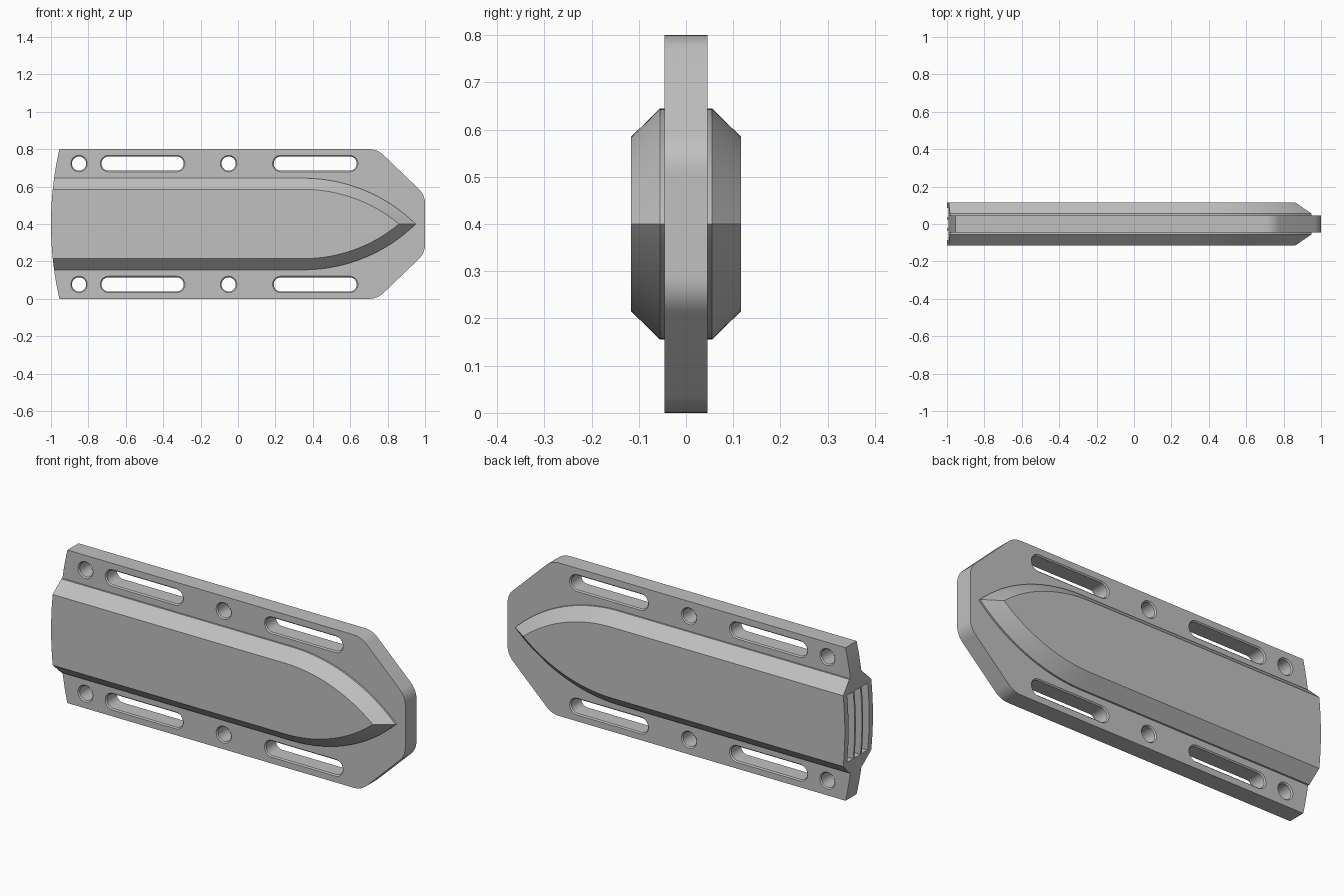
import bpy, bmesh
from math import sin, cos, asin, sqrt, pi
from mathutils import Vector

if "Cube" in bpy.data.objects:
    bpy.data.objects.remove(bpy.data.objects["Cube"], do_unlink=True)

MID = 0.4        # height of the long axis
START = -1.3     # blanks run past the mouth and are trimmed later


def loft(name, rings):
    """Solid through (outline, y) rings; outlines are (x, z) points."""
    bm = bmesh.new()
    loops = [[bm.verts.new((x, y, z)) for x, z in pts] for pts, y in rings]
    n = len(loops[0])
    for a, b in zip(loops, loops[1:]):
        for i in range(n):
            j = (i + 1) % n
            bm.faces.new((a[i], a[j], b[j], b[i]))
    bm.faces.new(loops[0])
    bm.faces.new(loops[-1])
    bmesh.ops.recalc_face_normals(bm, faces=bm.faces)
    mesh = bpy.data.meshes.new(name)
    bm.to_mesh(mesh)
    bm.free()
    obj = bpy.data.objects.new(name, mesh)
    bpy.context.collection.objects.link(obj)
    return obj


def combine(target, tool, operation):
    """Apply a boolean and discard the tool."""
    mod = target.modifiers.new("cut", "BOOLEAN")
    mod.operation, mod.object, mod.solver = operation, tool, "EXACT"
    bpy.context.view_layer.objects.active = target
    bpy.ops.object.modifier_apply(modifier=mod.name)
    bpy.data.objects.remove(tool, do_unlink=True)


def fillet(before, corner, after, size, steps=10):
    """Round a corner, starting `size` away along both edges."""
    b, c, a = Vector(before), Vector(corner), Vector(after)
    p, q = c + (b - c).normalized() * size, c + (a - c).normalized() * size
    ts = [i / steps for i in range(steps + 1)]
    return [tuple(p * (1 - t) ** 2 + c * 2 * t * (1 - t) + q * t * t) for t in ts]


def mirror(upper):
    """Close an upper half outline with its reflection about the long axis."""
    lower = [(x, 2 * MID - z) for x, z in reversed(upper)]
    return upper + [p for p in lower if abs(p[1] - MID) > 1e-5]


def core_outline(inset, steps=28):
    """Straight sides that sweep to a point along an arc."""
    radius, half = 0.857 - inset, 0.245 - inset
    drop = radius - half
    end = asin(sqrt(radius ** 2 - drop ** 2) / radius)
    upper = [(START, MID + half)]
    for i in range(steps + 1):
        a = end * i / steps
        upper.append((0.35 + radius * sin(a), MID - drop + radius * cos(a)))
    upper[-1] = (upper[-1][0], MID)
    return mirror(upper)


def capsule(x0, x1, z, r, steps=16):
    """Slot outline with round ends; equal x values give a circle."""
    turns = [(cx, side + pi * i / steps) for cx, side in ((x1, -pi / 2), (x0, pi / 2))
             for i in range(steps + (x0 != x1))]
    return [(cx + r * cos(a), z + r * sin(a)) for cx, a in turns]


# Flat mounting plate with clipped, rounded nose corners
shoulder, nose = (0.745, 0.8), (1.0, 0.555)
plate = mirror([(START, 0.8)]
               + fillet((START, 0.8), shoulder, nose, 0.045)
               + fillet(shoulder, nose, (1.0, MID), 0.045))
sheath = loft("sheath_body", [(plate, -0.046), (plate, 0.046)])

# Raised blade housing, chamfered on both faces
full, face = core_outline(0), core_outline(0.06)
housing = loft("blade_housing", [(face, -0.116), (full, -0.055),
                                 (full, 0.055), (face, 0.116)])
combine(sheath, housing, "UNION")

# Bowed mouth end
arc = []
for i in range(33):
    z = -0.1 + i / 32
    arc.append((0.8 - sqrt(1.8 ** 2 - (z - MID) ** 2), z))
trim = arc + [(-1.6, 0.9), (-1.6, -0.1)]
combine(sheath, loft("mouth_trim", [(trim, -0.3), (trim, 0.3)]), "DIFFERENCE")

# Three side by side channels in the mouth
channel = [(-1.2, MID - 0.175), (0.2, MID - 0.175), (0.2, MID + 0.175), (-1.2, MID + 0.175)]
for y in (-0.06, 0, 0.06):
    combine(sheath, loft("channel", [(channel, y - 0.025), (channel, y + 0.025)]),
            "DIFFERENCE")

# Round holes and long slots with lightly eased rims
for z in (MID - 0.323, MID + 0.323):
    for x0, x1 in ((-0.85, -0.85), (-0.692, -0.328), (-0.05, -0.05), (0.229, 0.597)):
        wide, narrow = capsule(x0, x1, z, 0.045), capsule(x0, x1, z, 0.038)
        combine(sheath, loft("hole", [(wide, -0.047), (narrow, -0.04),
                                      (narrow, 0.04), (wide, 0.047)]), "DIFFERENCE")

# Single grey material
grey = bpy.data.materials.new("plain_grey")
grey.use_nodes = True
colour = (0.53, 0.53, 0.53, 1)
grey.diffuse_color = colour
grey.node_tree.nodes["Principled BSDF"].inputs["Base Color"].default_value = colour
sheath.data.materials.clear()
sheath.data.materials.append(grey)
for poly in sheath.data.polygons:
    poly.material_index = 0

bpy.ops.object.select_all(action="DESELECT")
sheath.select_set(True)
bpy.context.view_layer.objects.active = sheath
bpy.ops.object.shade_smooth_by_angle(angle=pi / 7)
